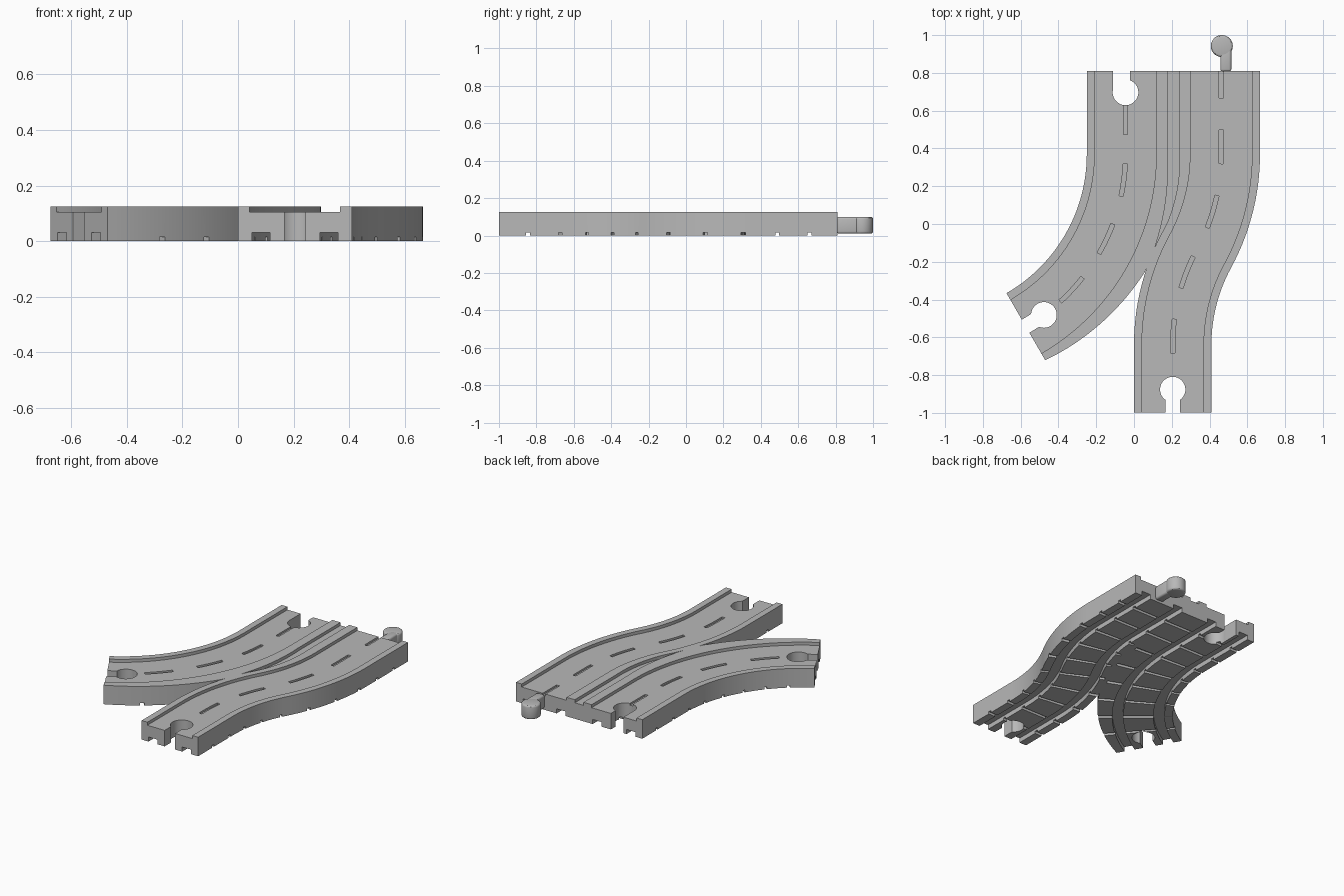
import bpy, bmesh, math

cube = bpy.data.objects.get("Cube")
if cube:
    bpy.data.objects.remove(cube, do_unlink=True)

grey = bpy.data.materials.new("grey_plastic")
grey.use_nodes = True
grey.diffuse_color = (0.48, 0.48, 0.48, 1)
grey.node_tree.nodes["Principled BSDF"].inputs["Base Color"].default_value = (0.48, 0.48, 0.48, 1)

TOP, ROAD, HALF, RIM = 0.125, 0.105, 0.205, 0.042
BACK, RADIUS, LEAD = 0.81, 1.055, 0.44
S_TURN = math.acos(1 - 0.257 / (2 * RADIUS))

# Centre lines: start x and (length, curvature) pieces, running from back to front
LEFT = (-0.045, [(LEAD, 0), (RADIUS * math.pi / 3, 1 / RADIUS)])
RIGHT = (0.462, [(LEAD, 0), (RADIUS * S_TURN, 1 / RADIUS), (RADIUS * S_TURN, -1 / RADIUS), (0.36, 0)])


def length(path):
    return sum(l for l, k in path[1])


def point(path, s, off, z):
    """Point at distance s along a centre line, moved sideways by off."""
    x, y, a = path[0], BACK, 0.0
    for i, (l, k) in enumerate(path[1]):
        last = i == len(path[1]) - 1
        d = s if last else min(s, l)
        b = a + k * d
        if k:
            x += (math.cos(b) - math.cos(a)) / k
            y -= (math.sin(b) - math.sin(a)) / k
        else:
            x -= math.sin(a) * d
            y -= math.cos(a) * d
        a, s = b, s - d
        if s <= 0:
            break
    return (x + math.cos(a) * off, y - math.sin(a) * off, z)


def finish(name, bm):
    bmesh.ops.recalc_face_normals(bm, faces=bm.faces)
    mesh = bpy.data.meshes.new(name)
    bm.to_mesh(mesh)
    bm.free()
    mesh.materials.append(grey)
    ob = bpy.data.objects.new(name, mesh)
    bpy.context.collection.objects.link(ob)
    return ob


def loft(bm, rows):
    """Join equal closed sections into a capped solid."""
    rings = [[bm.verts.new(p) for p in row] for row in rows]
    n = len(rings[0])
    for a, b in zip(rings, rings[1:]):
        for i in range(n):
            j = (i + 1) % n
            bm.faces.new((a[i], a[j], b[j], b[i]))
    bm.faces.new(rings[0][::-1])
    bm.faces.new(rings[-1])


def sweep(bm, path, s0, s1, section, steps):
    rows = []
    for i in range(steps + 1):
        s = s0 + (s1 - s0) * i / steps
        rows.append([point(path, s, o, z) for o, z in section(s)])
    loft(bm, rows)


def bar(path, spans, o0, o1, z0, z1, steps=6):
    """Cutter made of separate rectangular bars along a path."""
    bm = bmesh.new()
    for s0, s1 in spans:
        sweep(bm, path, s0, s1, lambda s: [(o0, z0), (o1, z0), (o1, z1), (o0, z1)], steps)
    return finish("cutter", bm)


def drum(name, centre, r, z0, z1):
    bm = bmesh.new()
    ring = [(centre[0] + r * math.cos(i * math.tau / 48), centre[1] + r * math.sin(i * math.tau / 48))
            for i in range(48)]
    loft(bm, [[(x, y, z) for x, y in ring] for z in (z0, z1)])
    return finish(name, bm)


def apply_modifiers(ob):
    deps = bpy.context.evaluated_depsgraph_get()
    mesh = bpy.data.meshes.new_from_object(ob.evaluated_get(deps))
    ob.modifiers.clear()
    ob.data = mesh


def cut(ob, cutters):
    for c in cutters:
        c.hide_render = True
        m = ob.modifiers.new("cut", "BOOLEAN")
        m.operation, m.solver, m.object = "DIFFERENCE", "EXACT", c
    apply_modifiers(ob)


def section(left_extra, right_extra):
    """Road on top with raised rims, two wheel grooves underneath."""
    def at(s):
        a, b, r = -HALF - left_extra(s), HALF + right_extra(s), HALF - RIM
        g0, g1, gz = 0.09, 0.155, 0.03
        return [(a, 0), (-g1, 0), (-g1, gz), (-g0, gz), (-g0, 0), (g0, 0), (g0, gz), (g1, gz), (g1, 0),
                (b, 0), (b, TOP), (r, TOP), (r, ROAD), (-r, ROAD), (-r, TOP), (a, TOP)]
    return at


# Widened rims where the two roads meet
def swell(s):
    if s < LEAD:
        return 0.017
    apex, end = 0.96, length(LEFT)
    if s < apex:
        return 0.017 + 0.038 * (s - LEAD) / (apex - LEAD)
    return 0.055 * (end - s) / (end - apex)


def fade(s):
    return 0.017 * max(0, 1 - max(0, s - LEAD) / 0.46)


def none(s):
    return 0


def ties(path):
    return bar(path, [(0.14 + 0.172 * i, 0.16 + 0.172 * i) for i in range(int(length(path) / 0.172))],
               -0.35, 0.35, -0.02, 0.015, 1)


def dashes(path, first, step, count, size):
    return bar(path, [(first + step * i, first + step * i + size) for i in range(count)],
               -0.011, 0.011, ROAD - 0.012, 0.15)


# Curved road
bm = bmesh.new()
sweep(bm, LEFT, 0, length(LEFT), section(none, swell), 56)
curved_road = finish("curved_road", bm)
left_ties = ties(LEFT)
end = length(LEFT)
left_cutters = [
    left_ties,
    dashes(LEFT, 0.165, 0.327, 4, 0.172),
    drum("cutter", point(LEFT, 0.113, 0, 0), 0.068, -0.1, 0.2),
    bar(LEFT, [(-0.05, 0.113)], -0.0675, 0.023, -0.09, 0.19, 1),
    drum("cutter", point(LEFT, end - 0.114, 0, 0), 0.068, -0.1, 0.2),
    bar(LEFT, [(end - 0.114, end + 0.05)], -0.04, 0.04, -0.09, 0.19, 1)]
cut(curved_road, left_cutters)

# S-bend road
bm = bmesh.new()
sweep(bm, RIGHT, 0, length(RIGHT), section(fade, none), 72)
bend_road = finish("bend_road", bm)
end = length(RIGHT)
right_cutters = [
    ties(RIGHT),
    dashes(RIGHT, -0.035, 0.348, 5, 0.178),
    drum("cutter", point(RIGHT, end - 0.123, 0, 0), 0.067, -0.1, 0.2),
    bar(RIGHT, [(end - 0.123, end + 0.05)], -0.038, 0.038, -0.09, 0.19, 1)]
cut(bend_road, right_cutters)

# Web filling the gap between the roads
rows = []
for i in range(41):
    t = i / 40
    l = point(LEFT, 0.95 * t, HALF - 0.02, 0)
    r = point(RIGHT, 1.06 * t, 0.02 - HALF, 0)
    rows.append([(*l[:2], 0), (*r[:2], 0), (*r[:2], ROAD), (*l[:2], ROAD)])
bm = bmesh.new()
loft(bm, rows)
web = finish("middle_web", bm)
cut(web, [left_ties])

for c in left_cutters + right_cutters:
    bpy.data.objects.remove(c, do_unlink=True)

# Rounded connector peg and its offset stem
peg = drum("connector_peg", (0.465, 0.942), 0.058, 0.01, 0.1)
stem = bar(RIGHT, [(-0.125, 0.003)], -0.005, 0.053, 0.01, 0.1, 1)
stem.name = stem.data.name = "connector_stem"
for ob in (peg, stem):
    m = ob.modifiers.new("round", "BEVEL")
    m.width, m.segments, m.limit_method = 0.012, 3, "ANGLE"
    apply_modifiers(ob)

bpy.ops.object.select_all(action="DESELECT")
for ob in (curved_road, bend_road, web, peg, stem):
    ob.select_set(True)
bpy.context.view_layer.objects.active = bend_road
bpy.ops.object.shade_smooth_by_angle(angle=math.radians(30))
